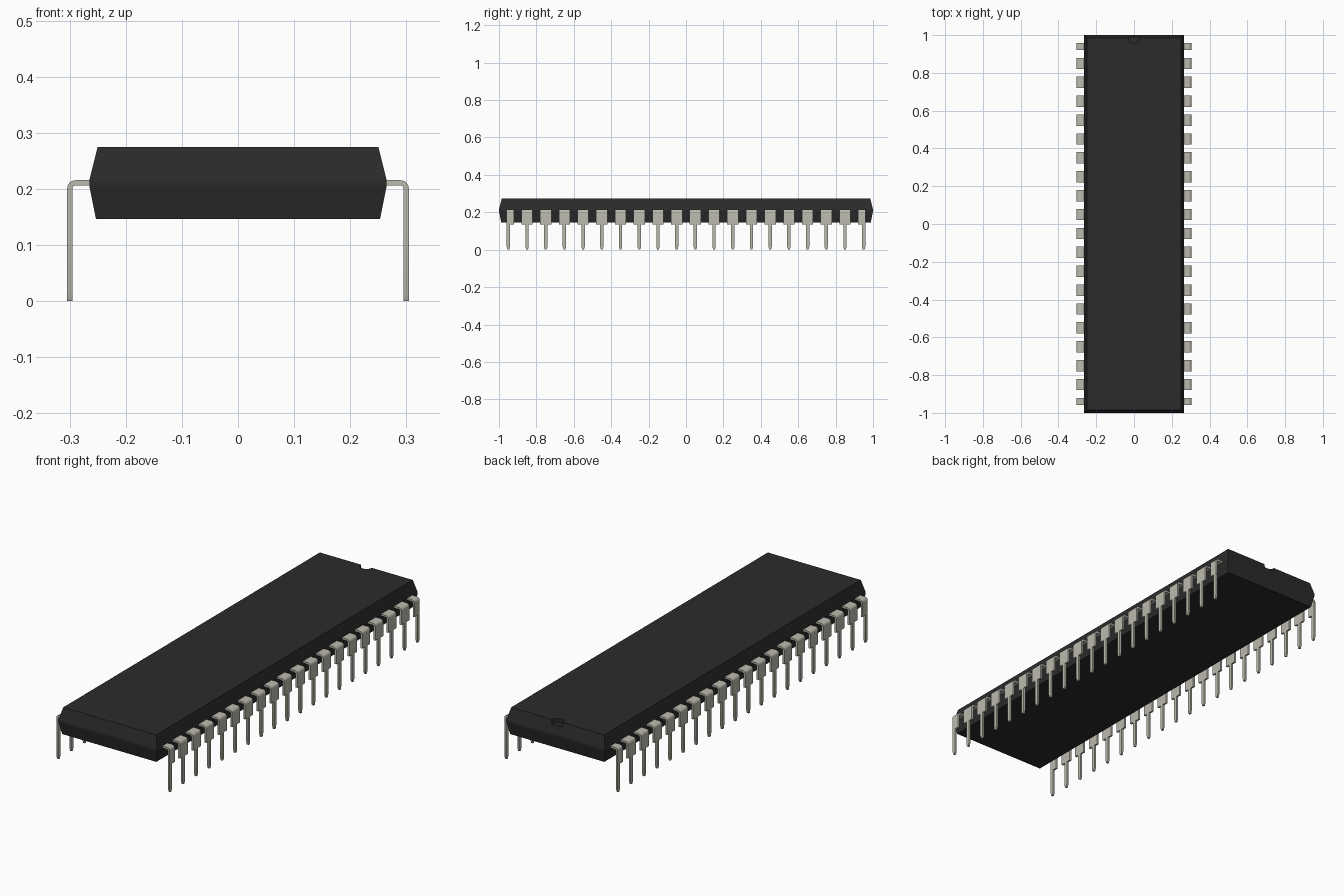
import bpy, bmesh
from math import pi, sin, cos, radians

if "Cube" in bpy.data.objects:
    bpy.data.objects.remove(bpy.data.objects["Cube"])


def material(name, rgb):
    m = bpy.data.materials.new(name)
    m.diffuse_color = (*rgb, 1)
    m.use_nodes = True
    m.node_tree.nodes["Principled BSDF"].inputs["Base Color"].default_value = m.diffuse_color
    return m


def loft(name, rings, mat):
    """Closed mesh through a list of four-cornered rings."""
    bm = bmesh.new()
    loops = [[bm.verts.new(p) for p in ring] for ring in rings]
    for a, b in zip(loops, loops[1:]):
        for i in range(4):
            j = (i + 1) % 4
            bm.faces.new((a[i], a[j], b[j], b[i]))
    bm.faces.new(loops[0])
    bm.faces.new(loops[-1])
    bmesh.ops.recalc_face_normals(bm, faces=bm.faces)
    mesh = bpy.data.meshes.new(name)
    bm.to_mesh(mesh)
    bm.free()
    mesh.materials.append(mat)
    return mesh


def add(name, mesh):
    ob = bpy.data.objects.new(name, mesh)
    bpy.context.collection.objects.link(ob)
    return ob


black = material("black_plastic", (0.024, 0.024, 0.024))
metal = material("tinned_metal", (0.5, 0.49, 0.42))

# Package body: drafted above and below the parting band
levels = [(0.253, 0.988, 0.146), (0.265, 1.0, 0.206),
          (0.265, 1.0, 0.215), (0.25, 0.985, 0.275)]
body = add("package_body", loft("package_body", [
    [(-x, -y, z), (x, -y, z), (x, y, z), (-x, y, z)] for x, y, z in levels], black))

# Orientation notch at the back top edge
bpy.ops.mesh.primitive_cylinder_add(vertices=32, radius=0.03, depth=0.06,
                                    location=(0, 0.987, 0.285))
cutter = bpy.context.object
cutter.name = "notch_cutter"
cutter.hide_render = True
cutter.data.materials.append(black)
mod = body.modifiers.new("notch", 'BOOLEAN')
mod.object = cutter
mod.solver = 'EXACT'
bpy.context.view_layer.objects.active = body
bpy.ops.object.modifier_apply(modifier=mod.name)
bpy.data.objects.remove(cutter)

# Lead: wide shoulder, rounded bend, narrow pin, tapered tip
TOP, OUT, T, R = 0.2155, 0.3045, 0.0095, 0.015
PIN, TIP, STEP = 0.009, 0.0045, 0.134


def lead_mesh(name, lo, hi):
    def ring(outer, inner, a, b):
        return [(outer[0], a, outer[1]), (outer[0], b, outer[1]),
                (inner[0], b, inner[1]), (inner[0], a, inner[1])]
    rings = [ring((0.25, TOP), (0.25, TOP - T), lo, hi)]
    for k in range(7):
        t = pi / 2 * (1 - k / 6)
        cx, cz = OUT - R, TOP - R
        rings.append(ring((cx + R * cos(t), cz + R * sin(t)),
                          (cx + (R - T) * cos(t), cz + (R - T) * sin(t)), lo, hi))
    for z, a, b in ((STEP, lo, hi), (STEP, -PIN, PIN), (0.016, -PIN, PIN), (0, -TIP, TIP)):
        rings.append(ring((OUT, z), (OUT - T, z), a, b))
    mesh = loft(name, rings, metal)
    mesh.shade_smooth()
    mesh.set_sharp_from_angle(angle=radians(25))
    return mesh


middle = lead_mesh("middle_lead", -0.03, 0.03)
front_end = lead_mesh("front_end_lead", -0.0095, 0.03)
back_end = lead_mesh("back_end_lead", -0.03, 0.0095)

# Two rows of twenty; the left row is the right row turned half round
for side, turn in (("right", 0), ("left", pi)):
    for i in range(20):
        mesh = front_end if i == 0 else back_end if i == 19 else middle
        y = -0.95 + 0.1 * i
        ob = add(f"{side}_lead_{i + 1}", mesh)
        ob.location.y = y * cos(turn)
        ob.rotation_euler.z = turn
